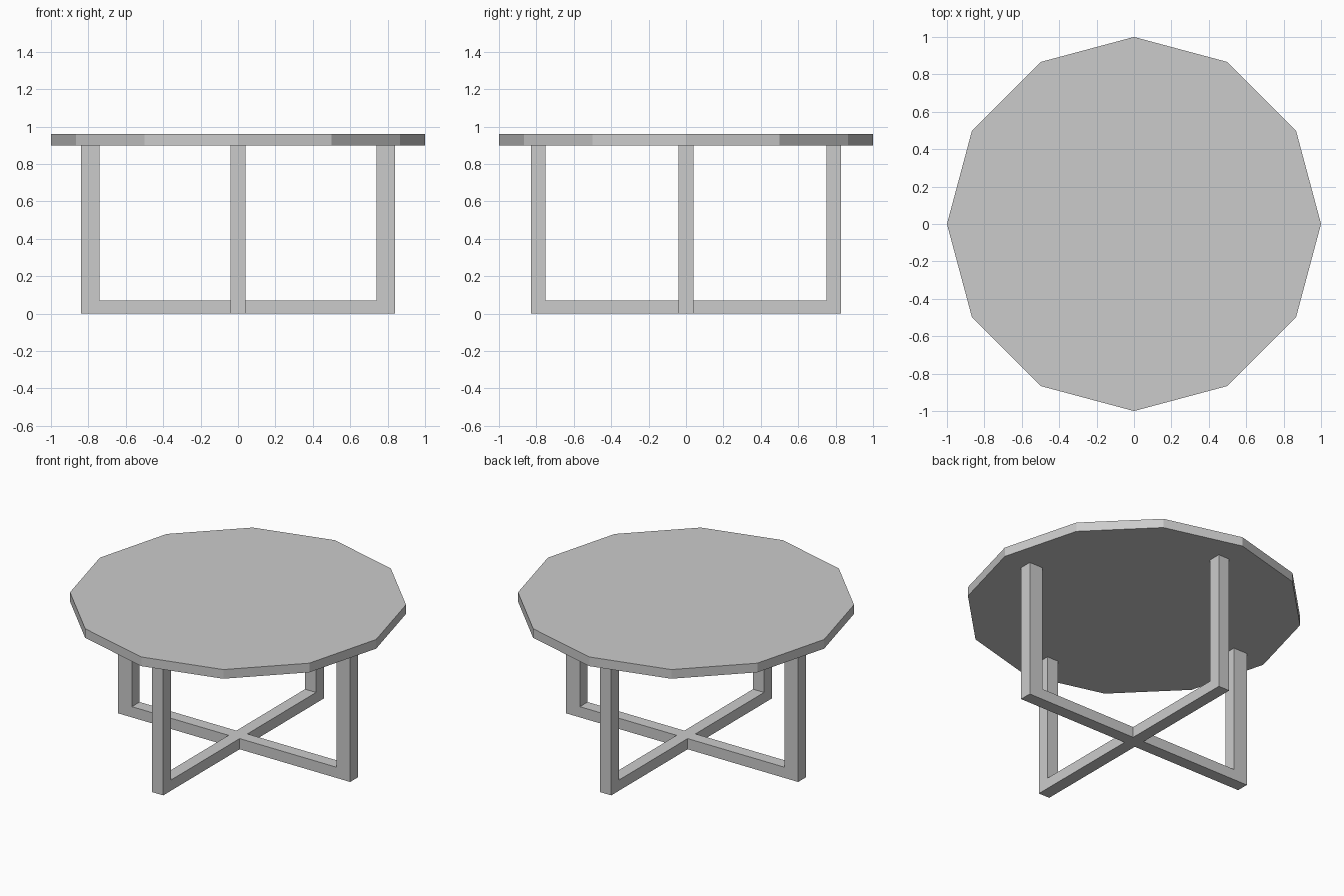
import bpy
import bmesh
from math import pi
from mathutils import Matrix, Vector

cube = bpy.data.objects.get("Cube")
if cube:
    bpy.data.objects.remove(cube, do_unlink=True)

TOP_BOTTOM, TOP_HEIGHT = 0.90, 0.96
RAIL_HEIGHT = 0.07
FRAME_WIDTH = 0.08

grey = bpy.data.materials.new("plain grey")
grey.use_nodes = True
colour = (0.6, 0.6, 0.6, 1)
grey.diffuse_color = colour
grey.node_tree.nodes["Principled BSDF"].inputs["Base Color"].default_value = colour


def add_object(name, bm):
    bmesh.ops.recalc_face_normals(bm, faces=bm.faces)
    mesh = bpy.data.meshes.new(name)
    bm.to_mesh(mesh)
    bm.free()
    mesh.materials.append(grey)
    obj = bpy.data.objects.new(name, mesh)
    bpy.context.collection.objects.link(obj)
    return obj


def u_frame(name, outer, inner, angle):
    """Two legs joined by a floor rail, extruded from one U profile."""
    half = [(outer, TOP_BOTTOM), (outer, 0), (-outer, 0), (-outer, TOP_BOTTOM)]
    hole = [(-inner, TOP_BOTTOM), (-inner, RAIL_HEIGHT),
            (inner, RAIL_HEIGHT), (inner, TOP_BOTTOM)]
    bm = bmesh.new()
    verts = [bm.verts.new((x, -FRAME_WIDTH / 2, z)) for x, z in half + hole]
    face = bm.faces.new(verts)
    result = bmesh.ops.extrude_face_region(bm, geom=[face])
    moved = [g for g in result["geom"] if isinstance(g, bmesh.types.BMVert)]
    bmesh.ops.translate(bm, verts=moved, vec=Vector((0, FRAME_WIDTH, 0)))
    bmesh.ops.rotate(bm, verts=bm.verts, matrix=Matrix.Rotation(angle, 3, "Z"))
    return add_object(name, bm)


# Twelve-sided table top with corners on the axes
bm = bmesh.new()
bmesh.ops.create_cone(bm, cap_ends=True, segments=12, radius1=1, radius2=1,
                      depth=TOP_HEIGHT - TOP_BOTTOM,
                      matrix=Matrix.Translation((0, 0, (TOP_HEIGHT + TOP_BOTTOM) / 2)))
add_object("table_top", bm)

# Crossed leg frames
u_frame("side_to_side_leg_frame", 0.84, 0.74, 0)
u_frame("front_to_back_leg_frame", 0.83, 0.75, pi / 2)
